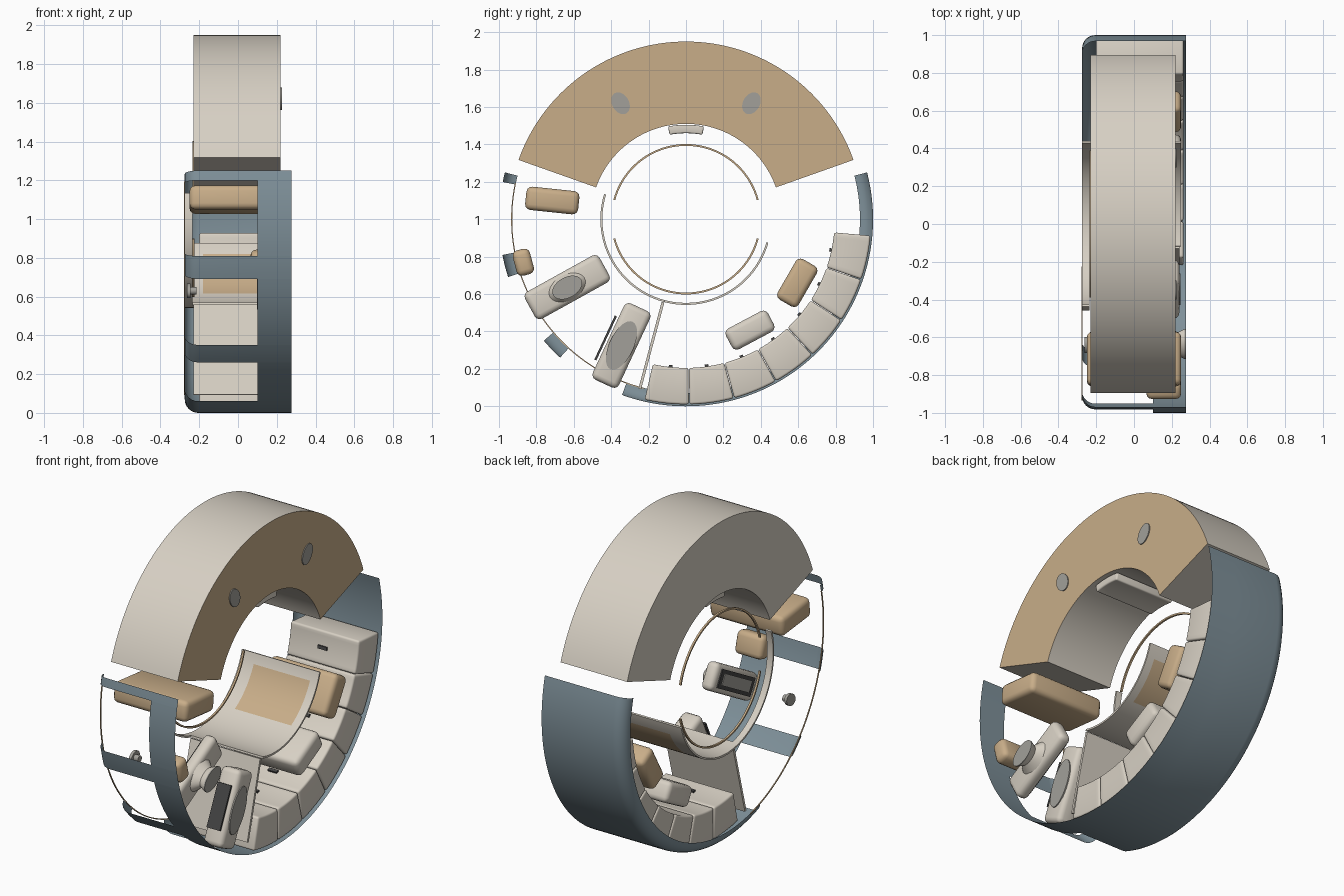
import bpy, bmesh
from math import radians, cos, sin, ceil
from mathutils import Matrix

cube = bpy.data.objects.get("Cube")
if cube:
    bpy.data.objects.remove(cube)


def material(name, r, g, b):
    m = bpy.data.materials.new(name)
    m.use_nodes = True
    m.diffuse_color = (r, g, b, 1)
    m.node_tree.nodes["Principled BSDF"].inputs["Base Color"].default_value = (r, g, b, 1)
    return m


CREAM = material("cream", .68, .63, .55)
TAN = material("tan", .58, .42, .25)
BLUE = material("slate blue", .21, .28, .32)
GREY = material("warm grey", .36, .35, .32)
DARK = material("charcoal", .06, .06, .06)
AXIS_Z = 1.0


def finish(name, bm, *mats, rule=None):
    """Turn a bmesh into a smooth-by-angle object, with an optional colour rule."""
    bmesh.ops.recalc_face_normals(bm, faces=bm.faces[:])
    if rule:
        bm.normal_update()
        for f in bm.faces:
            f.material_index = int(rule(f))
    mesh = bpy.data.meshes.new(name)
    bm.to_mesh(mesh)
    bm.free()
    for m in mats:
        mesh.materials.append(m)
    ob = bpy.data.objects.new(name, mesh)
    bpy.context.collection.objects.link(ob)
    bpy.ops.object.select_all(action='DESELECT')
    ob.select_set(True)
    bpy.context.view_layer.objects.active = ob
    bpy.ops.object.shade_smooth_by_angle(angle=radians(35))
    return ob


def bevel_sharp(bm, width, segments=3):
    edges = [e for e in bm.edges if e.calc_face_angle(0) > radians(50)]
    bmesh.ops.bevel(bm, geom=edges, offset=width, segments=segments, profile=.5, affect='EDGES')


def sweep(name, profile, a0, a1, *mats, solid=True, bevel=0, rule=None, step=2):
    """Sweep an (x, radius) profile round the x axis, between two angles in degrees."""
    bm = bmesh.new()
    n = max(1, ceil((a1 - a0) / step))
    rows = []
    for i in range(n + 1):
        a = radians(a0 + (a1 - a0) * i / n)
        rows.append([bm.verts.new((x, r * cos(a), AXIS_Z + r * sin(a))) for x, r in profile])
    count = len(profile)
    for p, q in zip(rows, rows[1:]):
        for j in range(count if solid else count - 1):
            k = (j + 1) % count
            bm.faces.new((p[j], p[k], q[k], q[j]))
    if solid:
        bm.faces.new(rows[0])
        bm.faces.new(rows[-1])
    if bevel:
        bmesh.ops.recalc_face_normals(bm, faces=bm.faces[:])
        bevel_sharp(bm, bevel)
    return finish(name, bm, *mats, rule=rule)


def rect(x0, x1, r0, r1):
    return [(x0, r0), (x1, r0), (x1, r1), (x0, r1)]


def place(bm, x, y, z, angle):
    bmesh.ops.transform(bm, verts=bm.verts[:],
                        matrix=Matrix.Translation((x, y, z)) @ Matrix.Rotation(radians(angle), 4, 'X'))


def block(name, y, z, length, height, angle, x0, x1, mat, bevel=.03):
    bm = bmesh.new()
    bmesh.ops.create_cube(bm, size=1)
    bmesh.ops.scale(bm, verts=bm.verts[:], vec=(x1 - x0, length, height))
    if bevel:
        bevel_sharp(bm, bevel)
    place(bm, (x0 + x1) / 2, y, z, angle)
    return finish(name, bm, mat)


def oval(name, y, z, a, b, angle, x0, x1, mat, end=1.0):
    """Elliptical stub along x, scaled by `end` at x1."""
    bm = bmesh.new()
    bmesh.ops.create_cone(bm, cap_ends=True, segments=32, radius1=1, radius2=end, depth=1)
    bmesh.ops.transform(bm, verts=bm.verts[:], matrix=Matrix.Rotation(radians(90), 4, 'Y'))
    bmesh.ops.scale(bm, verts=bm.verts[:], vec=(x1 - x0, a, b))
    place(bm, (x0 + x1) / 2, y, z, angle)
    return finish(name, bm, mat)


# Outer hull: thin skin with a rounded edge on one side and window openings in front
FILLET = .07
corner = [(-.205 - FILLET * sin(radians(t)), .93 + FILLET * cos(radians(t))) for t in range(90, -1, -15)]
full = corner + [(.1, 1), (.275, 1)]
strip = [(.1, 1), (.275, 1)]
sweep("hull_rear_and_floor", full, -110, 14.5, BLUE, solid=False)
for i, (a0, a1) in enumerate([(165.5, 168.5), (191, 198), (220.5, 227.7)]):
    sweep(f"hull_window_rib_{i + 1}", full, a0, a1, BLUE, solid=False)
for i, (a0, a1) in enumerate([(168.5, 191), (198, 220.5), (227.7, 250)]):
    sweep(f"hull_side_strip_{i + 1}", strip, a0, a1, BLUE, solid=False)
sweep("window_edge_trim", rect(-.279, -.273, .929, .935), 168, 256, TAN)

# Upper ring section with a tan side wall
sweep("upper_ring", rect(-.23, .22, .51, .95), 19.5, 160.5, CREAM, TAN,
      rule=lambda f: f.normal.x > .9)
for side, label in ((-1, "front"), (1, "rear")):
    oval(f"upper_ring_{label}_port", side * .35, 1.62, .062, .045, 90 - side * 30, .219, .226, GREY)
sweep("ceiling_light_bar", rect(-.2, .2, .46, .505), 79, 101, CREAM, bevel=.008)

# Hatch rails
sweep("upper_hatch_rail", rect(-.236, -.224, .392, .402), 15, 165, TAN)
sweep("lower_hatch_rail", rect(-.236, -.224, .392, .402), 195, 345, TAN)


# Inner tunnel floor with a tan inlay
def inlay(f):
    c = f.calc_center_median()
    return abs(f.normal.x) < .5 and -.18 < c.x < .2 and .23 < c.y < .41


xs = [-.275, -.18, .2, .25]
sweep("tunnel_floor", [(x, .447) for x in xs] + [(x, .458) for x in reversed(xs)], -105, -16,
      CREAM, TAN, rule=inlay)
sweep("tunnel_front_rim", rect(-.275, -.235, .447, .458), 163, 255, CREAM)

# Curved row of storage lockers with handles
for i in range(7):
    a = -103 + 14 * i
    sweep(f"locker_{i + 1}", rect(-.2, .262, .795, .99), a + .1, a + 13.9, CREAM, bevel=.012)
    sweep(f"locker_handle_{i + 1}", rect(0, .06, .784, .797), a + 6.3, a + 7.7, DARK)

# Partition between lockers and the front bay
block("partition", -.185, .325, .015, .48, -15, -.23, .24, CREAM, bevel=0)

# Padded modules inside the ring
block("upper_front_module", -.715, 1.1, .285, .125, -6, -.25, .25, TAN)
block("small_front_module", -.87, .77, .095, .14, 15, .065, .25, TAN)
block("rear_seat_module", .595, .66, .25, .13, 60, -.2, .25, TAN)
block("rear_floor_module", .342, .407, .255, .125, 28, -.2, .25, CREAM)

# Reclined upper unit with a waisted stub
block("upper_recliner", -.635, .637, .455, .165, 29, .11, .19, CREAM)
block("upper_recliner_back_plate", -.635, .637, .36, .11, 29, .103, .111, DARK, bevel=0)
block("upper_recliner_back_pad", -.635, .637, .3, .07, 29, .098, .104, GREY, bevel=0)
oval("upper_recliner_neck", -.635, .635, .11, .07, 29, .185, .23, CREAM, end=.6)
oval("upper_recliner_flare", -.635, .635, .066, .042, 29, .23, .268, CREAM, end=1.3)
oval("upper_recliner_cap", -.635, .635, .086, .055, 29, .268, .275, GREY)
oval("side_port_disc", -.64, .63, .045, .035, 29, -.262, -.245, GREY)
oval("side_port_stem", -.64, .63, .02, .02, 0, -.245, -.215, GREY)

# Reclined lower unit with a large end pad
block("lower_recliner", -.345, .325, .45, .155, 65, .11, .24, CREAM)
oval("lower_recliner_pad", -.345, .325, .14, .065, 65, .238, .246, GREY)
block("lower_recliner_rail", -.43, .365, .26, .012, 65, .13, .22, DARK, bevel=0)
